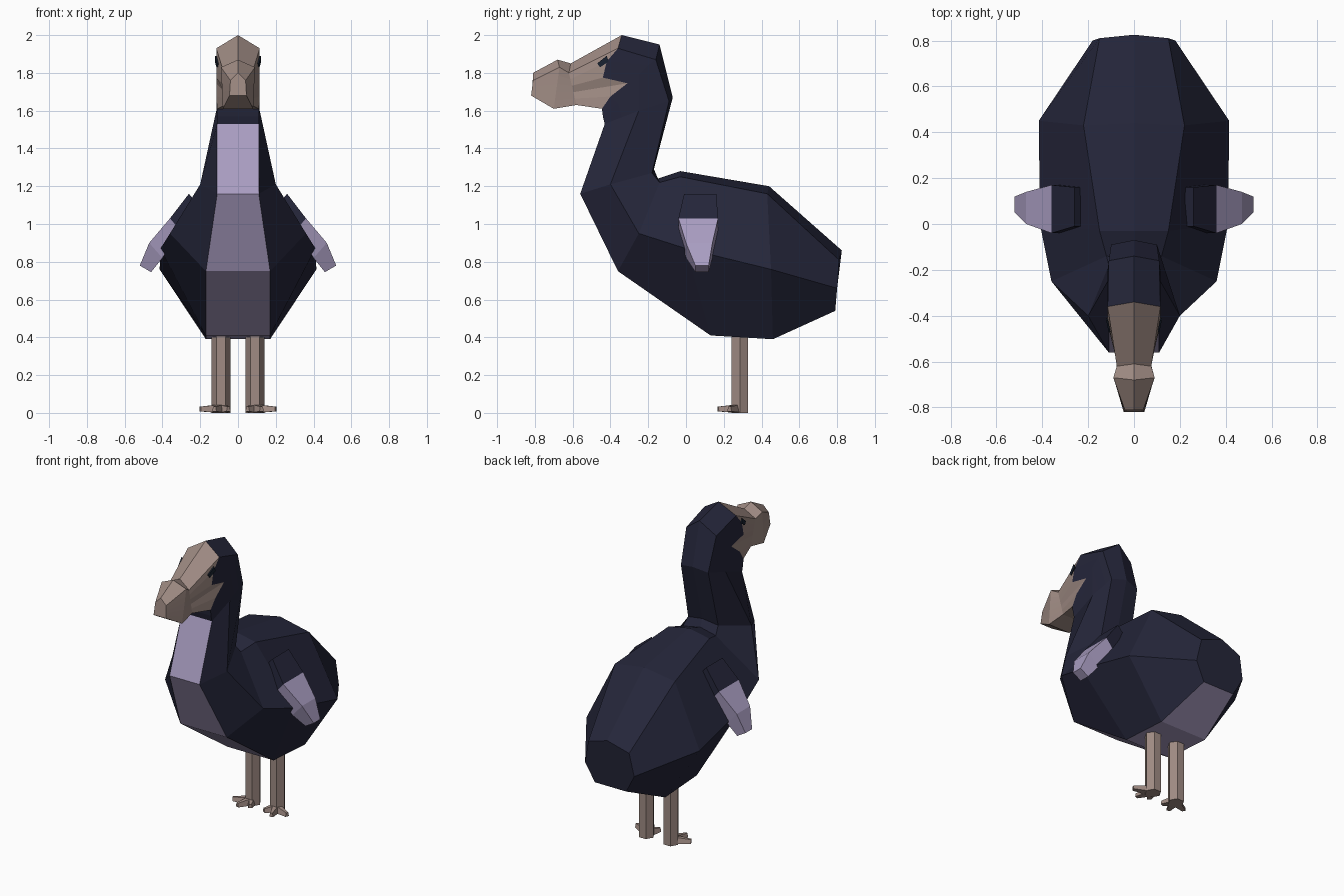
import bpy, bmesh
from math import cos, sin, pi
from mathutils import Vector as V

cube = bpy.data.objects.get("Cube")
if cube:
    bpy.data.objects.remove(cube)


def material(name, rgb):
    m = bpy.data.materials.new(name)
    m.use_nodes = True
    m.diffuse_color = (*rgb, 1)
    m.node_tree.nodes["Principled BSDF"].inputs["Base Color"].default_value = (*rgb, 1)
    return m


NAVY = material("navy_feathers", (0.018, 0.019, 0.042))
LILAC = material("lilac_feathers", (0.40, 0.34, 0.54))
BEIGE = material("beige_skin", (0.35, 0.26, 0.23))
EYE = material("eye_dark", (0.010, 0.016, 0.030))


def loft(name, rings, mats, rule=lambda i, j: 0, caps=(None, None)):
    """Skin closed rings of points; rule(ring, side) picks the material."""
    bm = bmesh.new()
    vs = [[bm.verts.new(p) for p in r] for r in rings]
    n = len(vs[0])
    for i in range(len(vs) - 1):
        for j in range(n):
            k = (j + 1) % n
            f = bm.faces.new((vs[i][j], vs[i][k], vs[i + 1][k], vs[i + 1][j]))
            f.material_index = rule(i, j)
    for ring, cap in ((vs[0], caps[0]), (vs[-1], caps[1])):
        if cap is not None:
            bm.faces.new(ring).material_index = cap
    bmesh.ops.recalc_face_normals(bm, faces=bm.faces)
    me = bpy.data.meshes.new(name)
    bm.to_mesh(me)
    bm.free()
    for m in mats:
        me.materials.append(m)
    ob = bpy.data.objects.new(name, me)
    bpy.context.collection.objects.link(ob)
    return ob


def mirrored(half):
    """Half ring from underside to top centre, completed across x = 0."""
    return half + [(-p[0], p[1], p[2]) for p in reversed(half[:-1])]


def between(a, b, t):
    return tuple(V(a).lerp(V(b), t))


# Body and neck: underside, flank, shoulder, top centre of each ring
neck_top = [(.11, -.43, 1.53), (.115, -.25, 1.60), (.10, -.09, 1.65), (0, -.07, 1.67)]
body = [
    [(.115, .79, .54), (.18, .80, .66), (.15, .81, .81), (0, .825, .86)],
    [(.17, .46, .39), (.415, .45, .76), (.22, .43, 1.16), (0, .44, 1.20)],
    [(.17, .13, .41), (.41, .00, .87), (.15, -.03, 1.25), (0, -.03, 1.28)],
    [(.17, -.36, .75), (.36, -.25, .95), (.12, -.14, 1.22), (0, -.15, 1.24)],
    [(.11, -.56, 1.16), (.20, -.40, 1.21), (.11, -.18, 1.27), (0, -.17, 1.29)],
    neck_top,
]
loft("body_and_neck", [mirrored(r) for r in body], [NAVY, LILAC],
     lambda i, j: int(j == 6), (0, None))

# Head: skull rings, a jagged seam at the bare face, then the beak
f, m, t, c = neck_top
skull_base = [f, between(f, m, .5), m, between(m, t, .33), between(m, t, .67), t, c]
skull_mid = [(.11, -.44, 1.57), (.115, -.36, 1.64), (.115, -.25, 1.73), (.115, -.25, 1.79),
             (.115, -.20, 1.84), (.11, -.16, 1.87), (0, -.14, 1.95)]
seam = [(.11, -.445, 1.61), (.115, -.40, 1.675), (.115, -.31, 1.745), (.115, -.44, 1.775),
        (.115, -.42, 1.86), (.115, -.36, 1.93), (0, -.34, 2.0)]


def beak_ring(low, high, ridge):
    return [between(low, high, k / 5) for k in range(6)] + [ridge]


head = [
    skull_base, skull_mid, seam,
    beak_ring((.07, -.58, 1.63), (.075, -.62, 1.80), (0, -.61, 1.85)),
    beak_ring((.08, -.70, 1.61), (.09, -.67, 1.83), (0, -.68, 1.87)),
    beak_ring((.045, -.82, 1.68), (.04, -.81, 1.76), (0, -.81, 1.80)),
]
loft("head_and_beak", [mirrored(r) for r in head], [NAVY, BEIGE],
     lambda i, j: int(i >= 2), (None, 1))

# Wing sections: back and front y, outer x z, inner x z
wing = [(-.01, .16, .26, 1.16, .19, 1.08), (-.04, .17, .36, 1.03, .31, .97),
        (.00, .14, .47, .90, .40, .82), (.05, .12, .52, .78, .46, .745)]
# Toe tips
toes = [(.20, .23), (.125, .17), (.05, .20)]

for s, side in ((1, "left"), (-1, "right")):
    rings = [[(s * xo, a, zo), (s * xo, b, zo), (s * xi, b, zi), (s * xi, a, zi)]
             for a, b, xo, zo, xi, zi in wing]
    loft(side + "_wing", rings, [NAVY, LILAC], lambda i, j: int(i > 0), (0, 1))

    # Six-sided leg
    rings = [[(s * .09 + .05 * cos(k * pi / 3), .285 + .05 * sin(k * pi / 3), z)
              for k in range(6)] for z in (0, .48)]
    loft(side + "_leg", rings, [BEIGE], caps=(0, 0))

    # Tapered toes
    for n, (x, y) in enumerate(toes):
        root, tip = V((s * .09, .275, 0)), V((s * x, y, .008))
        across = (tip - root).cross(V((0, 0, 1))).normalized()
        rings = []
        for p, w, h in ((root, .03, .045), (tip, .012, .025)):
            up = V((0, 0, h))
            rings.append([p - across * w, p + across * w,
                          p + across * w * .6 + up, p - across * w * .6 + up])
        loft(f"{side}_toe_{n + 1}", rings, [BEIGE], caps=(0, 0))

    # Thin eye plate lying on the side of the face
    corners = [(-.47, 1.85), (-.42, 1.89), (-.41, 1.86), (-.455, 1.83)]
    rings = [[(s * (.115 + .2 * (y + .42) + lift), y, z) for y, z in corners]
             for lift in (-.002, .006)]
    loft(side + "_eye", rings, [EYE], caps=(0, 0))
